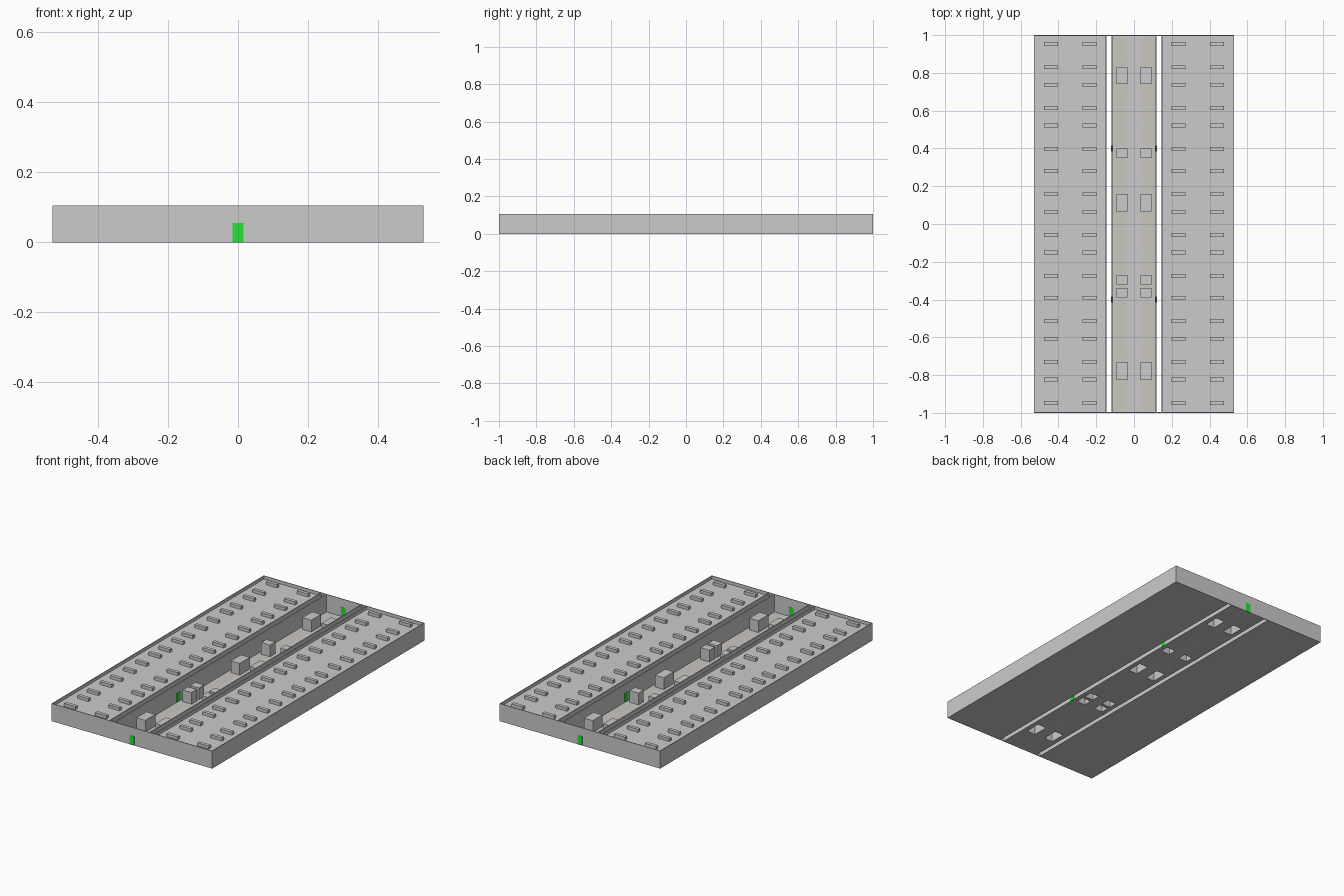
import bpy, bmesh

if "Cube" in bpy.data.objects:
    bpy.data.objects.remove(bpy.data.objects["Cube"])

H = 0.105      # overall height
DECK = 0.086   # deck level
BLOCK = 0.07   # trench block height


def material(name, color):
    m = bpy.data.materials.new(name)
    m.diffuse_color = color
    m.use_nodes = True
    m.node_tree.nodes["Principled BSDF"].inputs["Base Color"].default_value = m.diffuse_color
    return m


def finish(name, bm, mat=None):
    me = bpy.data.meshes.new(name)
    bm.to_mesh(me)
    bm.free()
    ob = bpy.data.objects.new(name, me)
    bpy.context.collection.objects.link(ob)
    if mat:
        me.materials.append(mat)
    return ob


def add_box(bm, x0, x1, y0, y1, z0, z1, bottom=True):
    v = [bm.verts.new((x, y, z)) for z in (z0, z1)
         for x, y in ((x0, y0), (x1, y0), (x1, y1), (x0, y1))]
    for f in ((4, 5, 6, 7), (0, 1, 5, 4), (1, 2, 6, 5), (2, 3, 7, 6), (3, 0, 4, 7)):
        bm.faces.new([v[i] for i in f])
    if bottom:
        bm.faces.new([v[i] for i in (3, 2, 1, 0)])


def add_sheet(bm, x0, x1, y0, y1):
    bm.faces.new([bm.verts.new((x, y, 0)) for x, y in
                  ((x0, y0), (x1, y0), (x1, y1), (x0, y1))])


green = material("door_green", (0.02, 0.75, 0.04, 1))
stone = material("floor_stone", (0.6, 0.57, 0.53, 1))

# Side decks: rimmed section extruded along y
section = [(.53, 0), (.53, H), (.526, H), (.526, DECK),
           (.152, DECK), (.152, H), (.145, H), (.145, 0)]
for name, s in (("left_deck", -1), ("right_deck", 1)):
    bm = bmesh.new()
    face = bm.faces.new([bm.verts.new((s * x, -.996, z)) for x, z in section])
    ext = bmesh.ops.extrude_face_region(bm, geom=[face], use_keep_orig=True)
    moved = [g for g in ext["geom"] if isinstance(g, bmesh.types.BMVert)]
    bmesh.ops.translate(bm, verts=moved, vec=(0, 1.992, 0))
    bmesh.ops.recalc_face_normals(bm, faces=bm.faces)
    finish(name, bm)

# End walls
bm = bmesh.new()
for y in (-1, .996):
    add_box(bm, -.53, .53, y, y + .004, 0, H)
finish("end_walls", bm)

# Trench walls, separated from the decks by open slots
bm = bmesh.new()
for x in (-.12, .113):
    add_box(bm, x, x + .007, -.996, .996, 0, H)
finish("trench_walls", bm)

# Small deck blocks: three repeating groups of six rows
bm = bmesh.new()
for start in (.953, .281, -.391):
    for off in (0, .123, .216, .339, .432, .556):
        y = start - off
        for x in (-.44, -.235, .235, .44):
            add_box(bm, x - .037, x + .037, y - .01, y + .01, DECK, H - .001, False)
finish("deck_blocks", bm)

# Tall blocks in the trench, open underneath
blocks = [(.74, .83), (.35, .40), (.065, .16), (-.32, -.27), (-.39, -.34), (-.825, -.73)]
bm = bmesh.new()
for y0, y1 in blocks:
    for x in (-.092, .034):
        add_box(bm, x, x + .058, y0, y1, 0, BLOCK, False)
finish("trench_blocks", bm)

# Trench floor: each row is (lower y, half width of the walkway)
rows = [(.98, .06), (.86, .04), (.83, .032), (.74, 0), (.715, .032), (.528, .04),
        (.512, .06), (.415, .04), (.40, .113), (.35, 0), (.258, .04), (.242, .06),
        (.185, .04), (.16, .032), (.065, 0), (.04, .032), (-.147, .04), (-.163, .06),
        (-.27, .04), (-.32, 0), (-.34, .034), (-.39, 0), (-.412, .113), (-.605, .04),
        (-.621, .06), (-.705, .04), (-.73, .032), (-.825, 0), (-.85, .032),
        (-.98, .04), (-.996, .06)]
walk, pave = bmesh.new(), bmesh.new()
top = .996
for low, w in rows:
    inner = w or .092            # rows beside a block keep only a narrow border
    half = w or .034
    add_sheet(walk, -half, half, low, top)
    if inner < .113:
        add_sheet(pave, -.113, -inner, low, top)
        add_sheet(pave, inner, .113, low, top)
    top = low
finish("walkway", walk)
finish("paving", pave, stone)

# Green doors in the end walls and the trench walls
bm = bmesh.new()
for s in (-1, 1):
    add_box(bm, -.016, .016, s * .998 - .003, s * .998 + .003, 0, .055)
    for y in (-.4, .4):
        add_box(bm, s * .1165 - .0045, s * .1165 + .0045, y - .016, y + .016, 0, .055)
finish("doors", bm, green)
